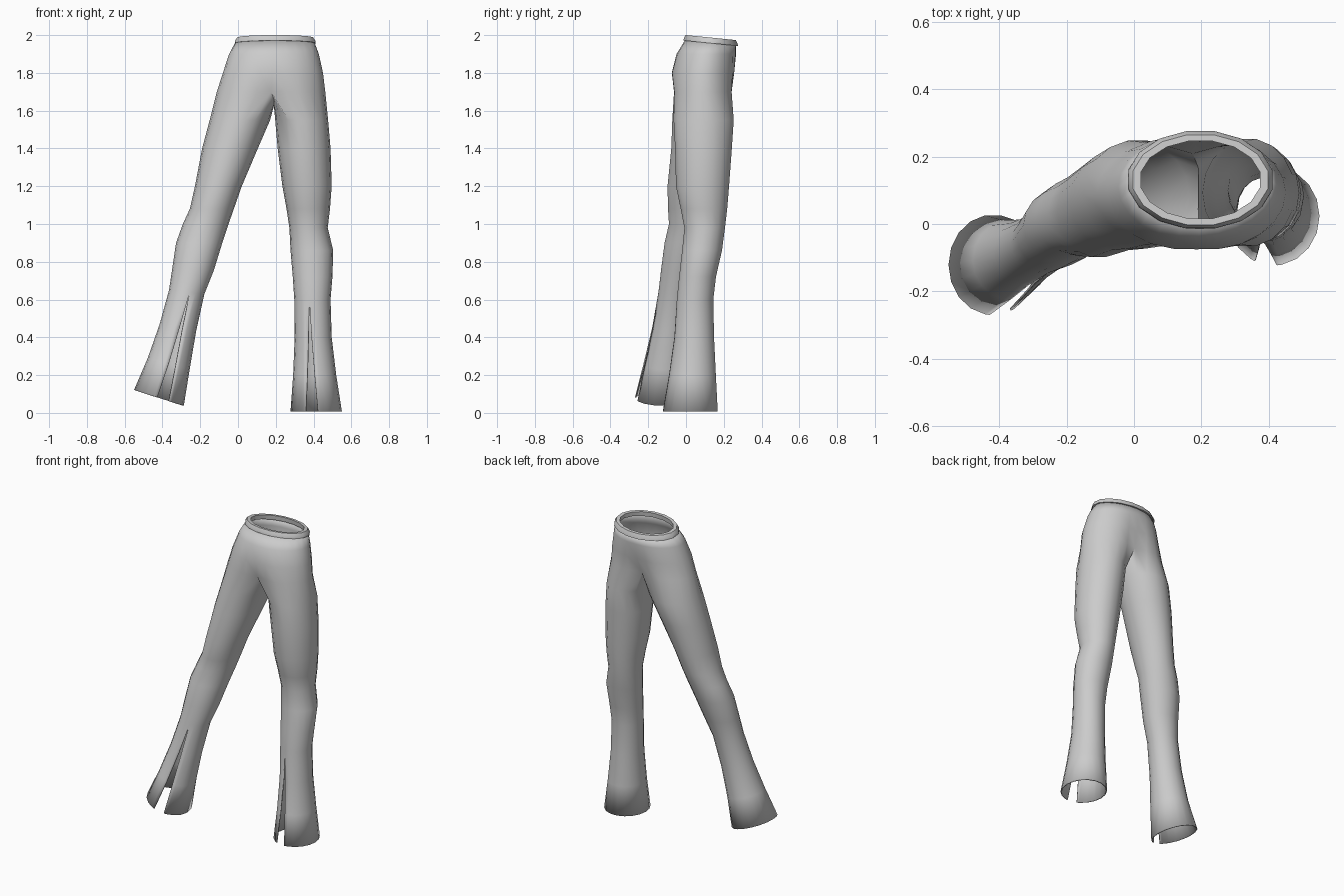
import bpy, bmesh
from math import cos, sin, radians, pi

if "Cube" in bpy.data.objects:
    bpy.data.objects.remove(bpy.data.objects["Cube"])

# ring rows: z, x min, x max, y min, y max
HIPS = [(1.96, -.015, .405, -.005, .265), (1.90, -.047, .428, -.05, .27),
        (1.80, -.08, .45, -.083, .27), (1.70, -.112, .462, -.085, .265)]
HIP_DENT = [(0, 0), (0, .005), (.008, .02), (.035, .05)]   # front, back crease
# leg rows add: slit half-gap in degrees, sideways tilt of the ring
LEG_R = [(1.55, .197, .477, -.068, .255, 0, 0), (1.40, .21, .49, -.06, .245, 0, 0),
         (1.20, .235, .496, -.055, .23, 0, 0), (1.08, .257, .487, -.03, .22, 0, 0),
         (.98, .272, .475, -.01, .208, 0, 0), (.86, .278, .504, -.022, .192, 0, 0),
         (.72, .29, .50, -.038, .16, 0, 0), (.60, .298, .49, -.05, .146, 0, 0),
         (.40, .30, .496, -.062, .15, 5, 0), (.20, .292, .52, -.09, .16, 10, 0),
         (.008, .278, .55, -.123, .17, 14, 0)]
LEG_L = [(1.55, -.15, .17, -.075, .25, 0, 0), (1.40, -.19, .105, -.08, .22, 0, 0),
         (1.20, -.228, .02, -.10, .18, 0, 0), (1.08, -.255, -.022, -.097, .155, 0, 0),
         (1.0, -.292, -.05, -.092, .135, 0, 0), (.90, -.328, -.083, -.115, .11, 0, 0),
         (.76, -.348, -.128, -.133, .065, 0, -.05), (.64, -.365, -.178, -.147, .035, 0, -.12),
         (.45, -.415, -.222, -.18, .015, 5, -.2), (.26, -.478, -.256, -.225, .012, 10, -.27),
         (.08, -.55, -.287, -.27, .028, 14, -.32)]


def smooth(obj, angle):
    bpy.ops.object.select_all(action='DESELECT')
    obj.select_set(True)
    bpy.context.view_layer.objects.active = obj
    bpy.ops.object.shade_smooth_by_angle(angle=radians(angle))


def finish(bm, name, angle):
    bmesh.ops.recalc_face_normals(bm, faces=bm.faces)
    me = bpy.data.meshes.new(name)
    bm.to_mesh(me)
    bm.free()
    obj = bpy.data.objects.new(name, me)
    bpy.context.collection.objects.link(obj)
    smooth(obj, angle)
    return obj


def on_oval(row, deg):
    z, x0, x1, y0, y1 = row[:5]
    a = radians(deg)
    return [(x0 + x1) / 2 + (x1 - x0) / 2 * cos(a),
            (y0 + y1) / 2 + (y1 - y0) / 2 * sin(a), z]


# trousers: hips split at the crotch into two flared legs with front slits
bm = bmesh.new()
hips = []
for i, row in enumerate(HIPS):
    ring = []
    for j in range(24):
        p = on_oval(row, -90 + 15 * j)
        if i == 0:
            p[2] -= .1 * (p[1] - .13)
        fade = {0: 1, 1: .45, 23: .45}.get(j, 0)
        p[1] += HIP_DENT[i][0] * fade
        fade = {12: 1, 11: .45, 13: .45}.get(j, 0)
        p[1] -= HIP_DENT[i][1] * fade
        ring.append(bm.verts.new(p))
    hips.append(ring)
for a, b in zip(hips, hips[1:]):
    for j in range(24):
        k = (j + 1) % 24
        bm.faces.new((a[j], a[k], b[k], b[j]))

# crotch strip shared by both legs, back to front
low = hips[-1]
front, back = low[0].co, low[12].co
strip = []
for i in range(1, 6):
    p = back.lerp(front, i / 6)
    p.x = .19
    p.z -= .075 * sin(pi * i / 6)
    strip.append(bm.verts.new(p))


def leg(rows, side):
    top = [low[(side * j) % 24] for j in range(13)] + strip
    prev = [(v, v) for v in top]
    for row in rows:
        z, x0, x1, y0, y1, gap, tilt = row
        ring = []
        for k in range(18):
            pair = []
            for off in ((-gap, gap) if k == 1 and gap else (0,)):
                deg = -120 + 20 * k + off
                p = on_oval(row, deg if side > 0 else 180 - deg)
                p[2] += tilt * (p[0] - (x0 + x1) / 2)
                pair.append(bm.verts.new(p))
            ring.append((pair[0], pair[-1]))
        for k in range(18):
            n = (k + 1) % 18
            bm.faces.new((prev[k][1], prev[n][0], ring[n][0], ring[k][1]))
        prev = ring


leg(LEG_R, 1)
leg(LEG_L, -1)
trousers = finish(bm, "trousers", 60)
shell = trousers.modifiers.new("cloth", 'SOLIDIFY')
shell.thickness = .007
shell.offset = -1

# waistband: closed band, lower at the back
bm = bmesh.new()
PROFILE = [(.218, .147, 1.957), (.216, .145, 1.968), (.204, .136, 1.987), (.18, .117, 1.987),
           (.185, .12, 1.957)]
N = 16
rings = []
for rx, ry, z in PROFILE:
    ring = []
    for j in range(N):
        a = 2 * pi * (j + .5) / N
        y = ry * sin(a)
        ring.append(bm.verts.new((.197 + rx * cos(a), .131 + y, z - .1 * y)))
    rings.append(ring)
for i, a in enumerate(rings):
    b = rings[(i + 1) % len(rings)]
    for j in range(N):
        k = (j + 1) % N
        bm.faces.new((a[j], a[k], b[k], b[j]))
finish(bm, "waistband", 30)
